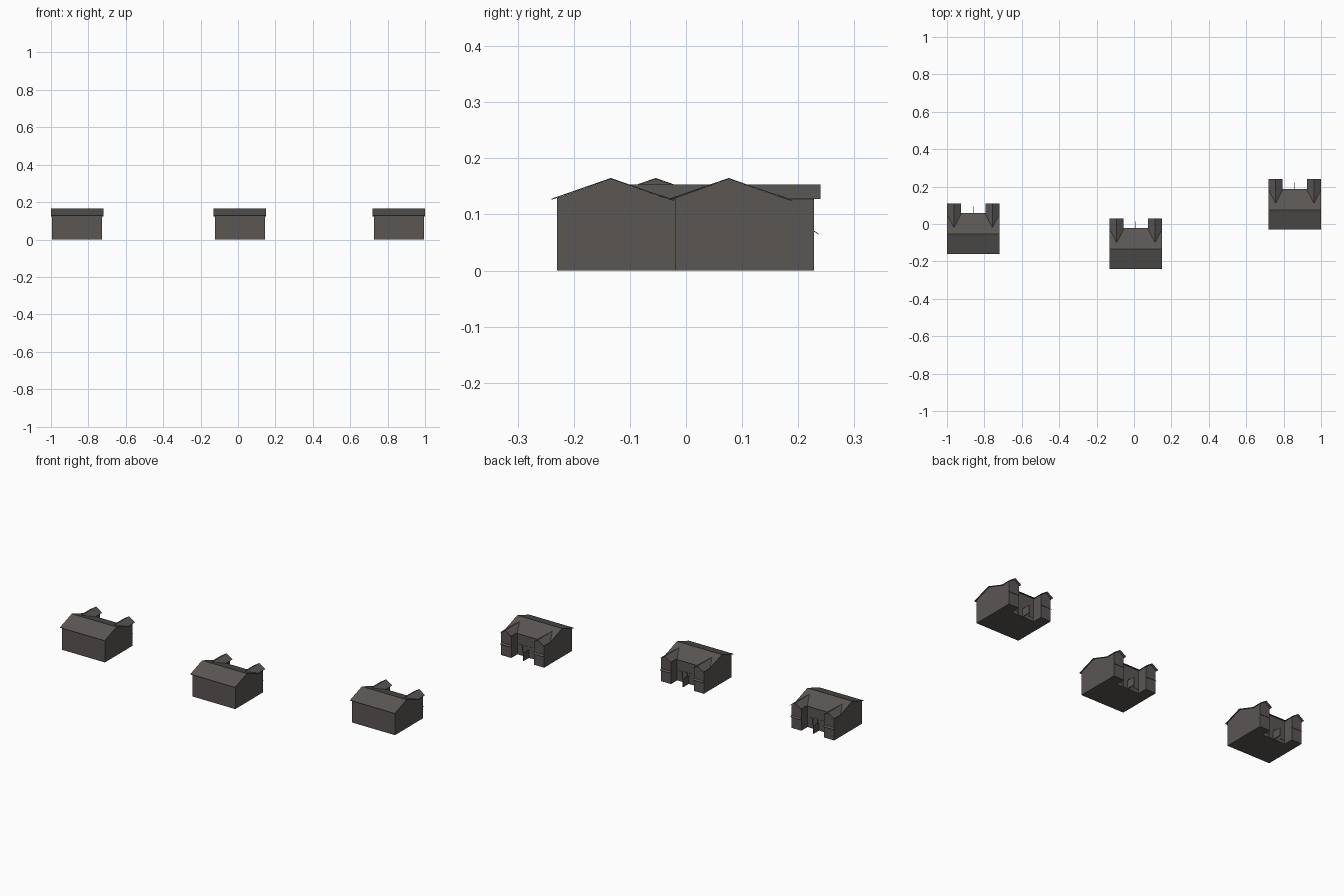
import bpy, bmesh

if "Cube" in bpy.data.objects:
    bpy.data.objects.remove(bpy.data.objects["Cube"])

mat = bpy.data.materials.new("dark grey brown")
mat.diffuse_color = (0.1, 0.092, 0.088, 1)
mat.use_nodes = True
mat.node_tree.nodes["Principled BSDF"].inputs["Base Color"].default_value = mat.diffuse_color

# local levels: origin at the front wall, centre of the house
HALF, DEPTH, BACK = 0.134, 0.248, 0.193
EAVE, RIDGE, RY = 0.128, 0.165, 0.096
WING_C, WING_H, WING_RIDGE = 0.1025, 0.0315, 0.153
SLOPE = (RIDGE - EAVE) / 0.106


def mesh(name, verts, faces, loc):
    me = bpy.data.meshes.new(name)
    me.from_pydata(verts, [], faces)
    bm = bmesh.new()
    bm.from_mesh(me)
    bmesh.ops.recalc_face_normals(bm, faces=bm.faces)
    bm.to_mesh(me)
    bm.free()
    me.materials.append(mat)
    ob = bpy.data.objects.new(name, me)
    ob.location = loc
    bpy.context.collection.objects.link(ob)
    return ob


def prism(name, profile, a, b, axis, loc):
    """Extrude a profile (u, z) along x or y from a to b."""
    n = len(profile)
    put = (lambda t, u, z: (t, u, z)) if axis == "x" else (lambda t, u, z: (u, t, z))
    verts = [put(t, u, z) for t in (a, b) for u, z in profile]
    faces = [tuple(range(n)), tuple(range(n, 2 * n))]
    faces += [(i, (i + 1) % n, n + (i + 1) % n, n + i) for i in range(n)]
    return mesh(name, verts, faces, loc)


def box(name, x0, x1, y0, y1, z0, z1, loc):
    return prism(name, [(y0, z0), (y1, z0), (y1, z1), (y0, z1)], x0, x1, "x", loc)


def house(loc):
    # main body and its gable roof
    top = EAVE + 0.001
    prism("main_body", [(0, 0), (BACK, 0), (BACK, top), (RY, RIDGE - 0.002), (0, top)],
          -HALF, HALF, "x", loc)
    e0, e1 = RY - 0.106, RY + 0.112
    z1 = RIDGE - 0.112 * SLOPE
    prism("main_roof", [(e0, EAVE), (RY, RIDGE), (e1, z1), (e1, z1 - 0.002),
                        (RY, RIDGE - 0.002), (e0, EAVE - 0.002)], -0.14, 0.14, "x", loc)
    for s in (-1, 1):
        c = s * WING_C
        # rear wing with gable end
        prism("wing_body", [(c - WING_H, 0), (c + WING_H, 0), (c + WING_H, top),
                            (c, WING_RIDGE - 0.002), (c - WING_H, top)],
              BACK - 0.01, DEPTH, "y", loc)
        # wing roof: two sheets running into the main slope
        yt = RY + (RIDGE - WING_RIDGE) / SLOPE
        ye = RY + 0.104
        w = 0.0375
        mesh("wing_roof", [(c, yt, WING_RIDGE), (c, 0.26, WING_RIDGE),
                           (c - w, 0.26, EAVE), (c - w, ye, EAVE),
                           (c + w, 0.26, EAVE), (c + w, ye, EAVE)],
             [(0, 1, 2, 3), (0, 5, 4, 1)], loc)
        # small sloping awning above the wing opening
        prism("wing_awning", [(DEPTH - 0.001, 0.072), (0.257, 0.065), (0.257, 0.064),
                              (DEPTH - 0.001, 0.07)], c - WING_H, c + WING_H, "x", loc)
        # entrance door and window frames in the recess
        d = s * 0.018
        box("entrance_door", d - 0.011, d + 0.011, BACK - 0.002, BACK + 0.002, 0, 0.062, loc)
        d = s * 0.05
        box("rear_window", d - 0.012, d + 0.012, BACK - 0.002, BACK + 0.002, 0.02, 0.06, loc)
    # thin divider between the two homes
    box("garden_divider", -0.002, 0.002, BACK - 0.002, 0.243, 0, 0.045, loc)


for pos in ((-0.86, -0.15, 0), (0.01, -0.23, 0), (0.86, -0.02, 0)):
    house(pos)
